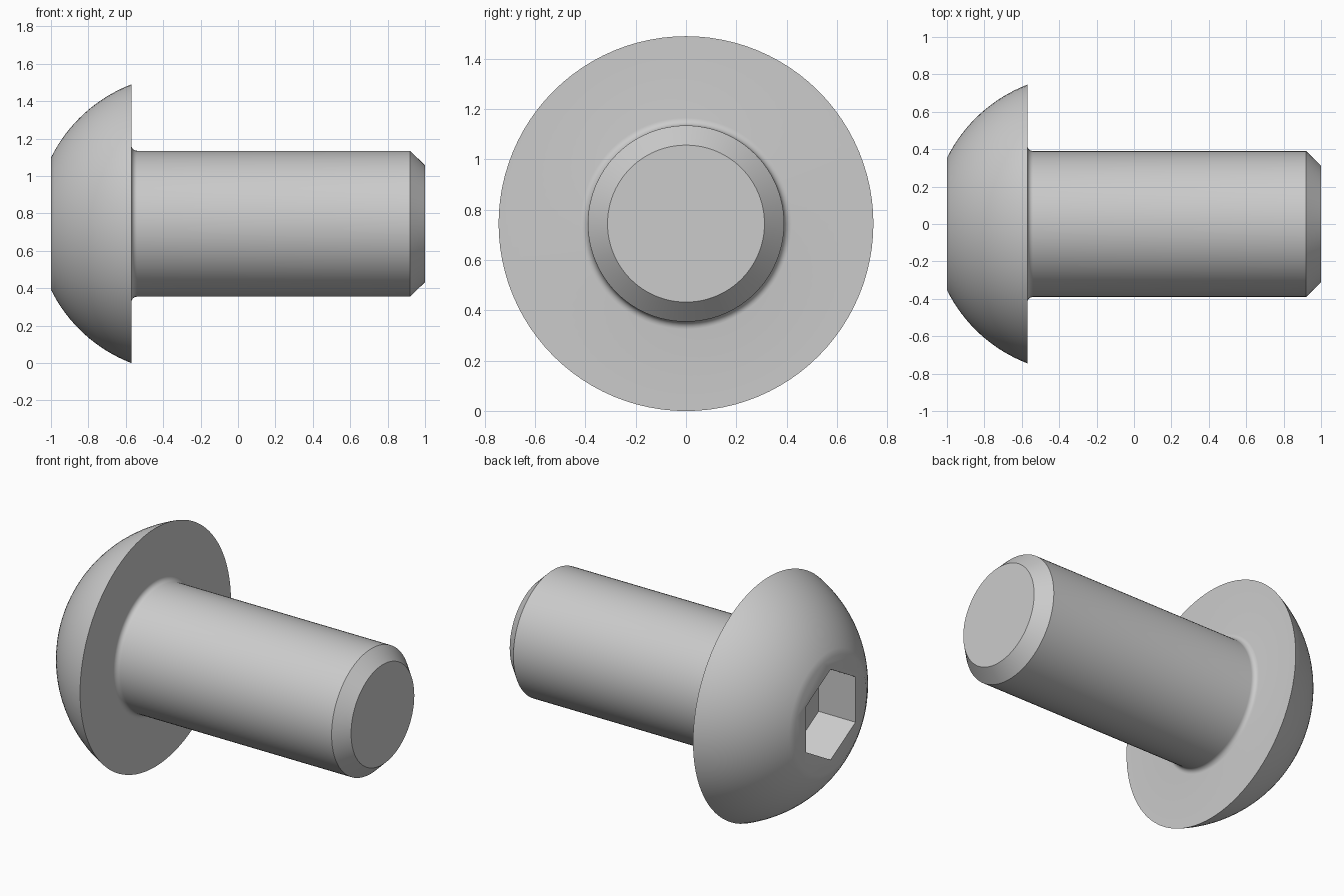
import bpy, bmesh, math
from mathutils import Matrix, Vector

if "Cube" in bpy.data.objects:
    bpy.data.objects.remove(bpy.data.objects["Cube"], do_unlink=True)

SEGMENTS = 96
HEAD_R, FLAT_R, SHANK_R, TIP_R = 0.745, 0.353, 0.39, 0.312
HEAD_X, CHAMFER_X = -0.57, 0.92
FILLET = 0.03
SOCKET_R, SOCKET_DEPTH = 0.283, 0.255

steel = bpy.data.materials.new("grey steel")
steel.use_nodes = True
grey = (0.6, 0.6, 0.6, 1)
steel.diffuse_color = grey
steel.node_tree.nodes["Principled BSDF"].inputs["Base Color"].default_value = grey


def finish(name, bm):
    bmesh.ops.recalc_face_normals(bm, faces=bm.faces)
    mesh = bpy.data.meshes.new(name)
    bm.to_mesh(mesh)
    bm.free()
    mesh.materials.append(steel)
    obj = bpy.data.objects.new(name, mesh)
    bpy.context.collection.objects.link(obj)
    obj.location.z = HEAD_R
    return obj


# Half profile (x, radius): domed head, filleted neck, chamfered shank
centre = (HEAD_X**2 + HEAD_R**2 - 1 - FLAT_R**2) / (2 * (HEAD_X + 1))
dome_r = math.hypot(-1 - centre, FLAT_R)
a0 = math.asin(FLAT_R / dome_r)
a1 = math.asin(HEAD_R / dome_r)
profile = [(-1, 0)]
for i in range(17):
    a = a0 + (a1 - a0) * i / 16
    profile.append((centre - dome_r * math.cos(a), dome_r * math.sin(a)))
for i in range(7):
    a = math.pi / 2 * i / 6
    profile.append((HEAD_X + FILLET * (1 - math.cos(a)),
                    SHANK_R + FILLET * (1 - math.sin(a))))
profile += [(CHAMFER_X, SHANK_R), (1, TIP_R), (1, 0)]

# Revolve the profile around the long axis
bm = bmesh.new()
verts = [bm.verts.new((x, 0, r)) for x, r in profile]
edges = [bm.edges.new(pair) for pair in zip(verts, verts[1:])]
bmesh.ops.spin(bm, geom=verts + edges, cent=(0, 0, 0), axis=(1, 0, 0),
               angle=2 * math.pi, steps=SEGMENTS)
bmesh.ops.remove_doubles(bm, verts=bm.verts, dist=0.0001)

# Merge each end fan into one flat face
poles = [v for v in bm.verts if math.hypot(v.co.y, v.co.z) < 0.001]
for pole in poles:
    bmesh.ops.dissolve_faces(bm, faces=list(pole.link_faces))
screw = finish("button_head_screw", bm)

# Hexagonal key socket, corners pointing up and down
bm = bmesh.new()
bmesh.ops.create_cone(bm, cap_ends=True, segments=6, radius1=SOCKET_R,
                      radius2=SOCKET_R, depth=2 * SOCKET_DEPTH)
top = max(bm.verts, key=lambda v: v.co.y).co
turn = math.pi / 2 - math.atan2(top.y, top.x)
bmesh.ops.rotate(bm, verts=bm.verts, matrix=Matrix.Rotation(turn, 3, "Z"))
# Local y becomes up, local z becomes the long axis
bmesh.ops.transform(bm, verts=bm.verts,
                    matrix=Matrix(((0, 0, 1), (1, 0, 0), (0, 1, 0))).to_4x4())
bmesh.ops.translate(bm, verts=bm.verts, vec=Vector((-1, 0, 0)))
cutter = finish("socket_cutter", bm)
cutter.hide_render = True

bpy.context.view_layer.objects.active = screw
screw.select_set(True)
cut = screw.modifiers.new("socket", "BOOLEAN")
cut.operation = "DIFFERENCE"
cut.solver = "EXACT"
cut.object = cutter
bpy.ops.object.modifier_apply(modifier=cut.name)
bpy.data.objects.remove(cutter, do_unlink=True)

bpy.ops.object.shade_smooth_by_angle(angle=math.radians(30))
